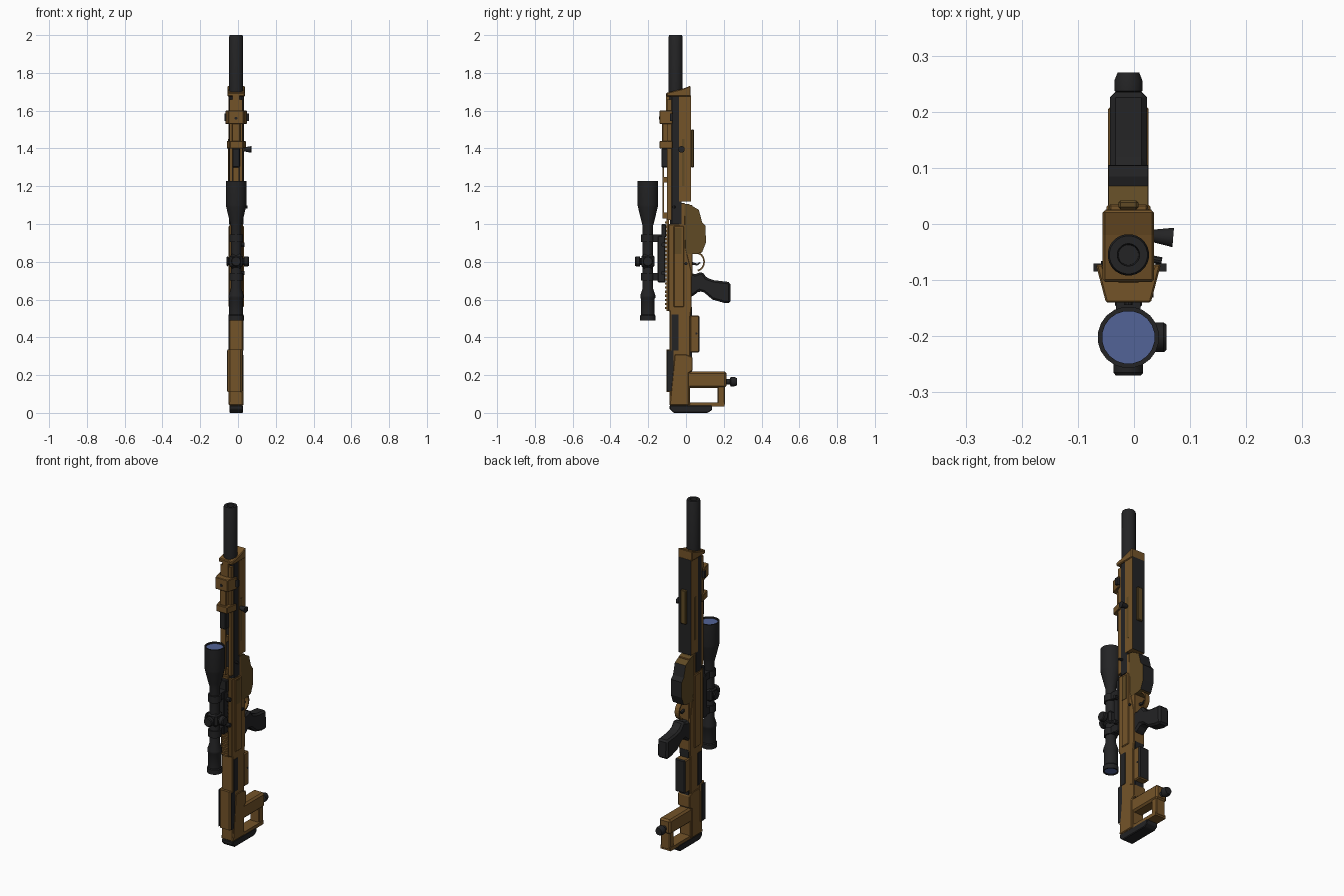
import bpy, bmesh, math
from mathutils import Vector, Matrix

if "Cube" in bpy.data.objects:
    bpy.data.objects.remove(bpy.data.objects["Cube"])

def material(name, c):
    m = bpy.data.materials.new(name)
    m.diffuse_color = (*c, 1)
    m.use_nodes = True
    m.node_tree.nodes["Principled BSDF"].inputs["Base Color"].default_value = m.diffuse_color
    return m

TAN = material("tan", (.175, .088, .022))
OLIVE = material("dark tan", (.115, .068, .018))
BLACK = material("black", (.017, .017, .018))
LENS = material("lens blue", (.085, .125, .31))
CX = -.01   # centre line of the rifle

def finish(name, bm, mat, bevel=0, smooth=False):
    bmesh.ops.recalc_face_normals(bm, faces=bm.faces)
    me = bpy.data.meshes.new(name)
    bm.to_mesh(me)
    bm.free()
    me.materials.append(mat)
    ob = bpy.data.objects.new(name, me)
    bpy.context.collection.objects.link(ob)
    if bevel:
        b = ob.modifiers.new("bevel", 'BEVEL')
        b.width, b.segments, b.limit_method = bevel, 1, 'ANGLE'
    if smooth:
        bpy.ops.object.select_all(action='DESELECT')
        ob.select_set(True)
        bpy.context.view_layer.objects.active = ob
        bpy.ops.object.shade_smooth_by_angle(angle=math.radians(35))
    return ob

def prism(name, pts, axis, lo, hi, mat, bevel=0):
    """Extrude a profile: (y,z) along x or (x,y) along z."""
    bm = bmesh.new()
    put = (lambda p: (lo, *p)) if axis == 'x' else (lambda p: (*p, lo))
    f = bm.faces.new([bm.verts.new(put(p)) for p in pts])
    r = bmesh.ops.extrude_face_region(bm, geom=[f])
    d = Vector((hi - lo, 0, 0) if axis == 'x' else (0, 0, hi - lo))
    bmesh.ops.translate(bm, vec=d, verts=[v for v in r['geom'] if isinstance(v, bmesh.types.BMVert)])
    return finish(name, bm, mat, bevel)

def box(name, x, y, z, mat, bevel=0):
    return prism(name, [(x[0], y[0]), (x[1], y[0]), (x[1], y[1]), (x[0], y[1])], 'z', z[0], z[1], mat, bevel)

def sym(half):
    return (CX - half, CX + half)

def lathe(name, prof, at, mat, n=20, axis=(0, 0, 1)):
    """Revolve (radius, distance) points about an axis through 'at'."""
    bm = bmesh.new()
    rings = [[bm.verts.new((r * math.cos(2 * math.pi * (i + .5) / n), r * math.sin(2 * math.pi * (i + .5) / n), h))
              for i in range(n)] for r, h in prof]
    for a, b in zip(rings, rings[1:]):
        for i in range(n):
            bm.faces.new((a[i], a[(i + 1) % n], b[(i + 1) % n], b[i]))
    bm.faces.new(rings[0])
    bm.faces.new(rings[-1])
    q = Vector(axis).to_track_quat('Z', 'Y').to_matrix().to_4x4()
    bm.transform(Matrix.Translation(at) @ q)
    return finish(name, bm, mat, smooth=True)

def rod(name, at, axis, r, length, mat, n=16, r2=None):
    return lathe(name, [(r, 0), (r2 or r, length)], at, mat, n, axis)

def dark_back(ob):
    """Colour faces that look backwards black."""
    ob.data.materials.append(BLACK)
    for p in ob.data.polygons:
        if p.normal.y > .6:
            p.material_index = 1

# Barrel with suppressor and hollow muzzle
lathe("suppressor", [(.036, 1.6), (.037, 1.61), (.037, 1.993), (.034, 2), (.02, 2), (.018, 1.95)], (CX, -.055, 0), BLACK, 24)
rod("barrel", (CX, -.055, .95), (0, 0, 1), .022, .7, BLACK)

# Handguard
prism("handguard_core", [(-.048, -.075), (-.036, -.086), (.016, -.086), (.028, -.075), (.028, -.025), (-.048, -.025)], 'z', 1.0, 1.68, BLACK)
dark_back(box("handguard_lower", sym(.041), (-.037, .026), (1.12, 1.68), TAN))
box("lower_rail", sym(.018), (.026, .042), (1.30, 1.5), OLIVE, .004)
prism("handguard_nose", [(-.103, 1.675), (.024, 1.675), (.024, 1.732), (-.02, 1.715), (-.06, 1.705), (-.103, 1.695)], 'x', *sym(.046), TAN, .004)
box("handguard_top_end", sym(.018), (-.105, -.08), (1.6, 1.69), TAN)
for s in (-1, 1):
    x = CX + s * .027
    box("top_side_rail", (x - .008, x + .008), (-.1, -.078), (1.02, 1.66), TAN)
    box("handguard_slot", sorted((CX + s * .0405, CX + s * .0425)), (-.022, -.008), (1.2, 1.45), OLIVE)

# Forward sight bridge, clamps and folded support
box("bridge_rail", sym(.016), (-.125, -.117), (1.03, 1.56), TAN)
for z in (1.03, 1.22, 1.42):
    box("bridge_post", sym(.015), (-.12, -.08), (z, z + .03), TAN)
box("bridge_sleeve", sym(.022), (-.127, -.08), (1.43, 1.54), TAN, .004)
box("bridge_black_block", sym(.02), (-.13, -.085), (1.3, 1.4), BLACK, .004)
wing = [(-.068, -.072), (-.05, -.14), (.03, -.14), (.048, -.072), (.036, -.072), (.026, -.1), (-.046, -.1), (-.056, -.072)]
prism("front_clamp", wing, 'z', 1.53, 1.60, TAN, .003)
prism("rear_clamp", [(x * .88, y) for x, y in wing], 'z', 1.4, 1.44, TAN, .003)
rod("clamp_screw", (CX, -.138, 1.56), (0, -1, 0), .008, .006, BLACK, 10)
for x in (-.064, .046):
    box("clamp_tip", (x - .008, x + .012 if x > 0 else x + .008), (-.085, -.07), (1.545, 1.585), BLACK)
rod("side_knob", (.02, -.02, 1.395), (1, -.08, 0), .009, .05, BLACK, 12, .018)

# Receiver and upper rail
prism("receiver", [(-.058, -.085), (.0, -.085)] and
      [(-.087, .04), (.022, .04), (.022, .5), (.03, .56), (.03, .75), (.0, .87), (-.005, 1.11), (-.035, 1.11),
       (-.035, 1.0), (-.095, 1.0), (-.095, .54), (-.087, .54)], 'x', *sym(.036), TAN, .005)
box("receiver_flank", sym(.041), (-.065, -.01), (.56, .99), TAN, .004)
box("receiver_lower", sym(.034), (-.02, .035), (.72, 1.1), TAN, .003)
box("top_rail", sym(.018), (-.104, -.09), (.54, 1.03), TAN)
for i in range(22):
    z = .55 + i * .0215
    box("rail_tooth", sym(.021), (-.11, -.102), (z, z + .011), TAN)
box("ejection_port", (.0295, .033), (-.06, -.025), (.84, .98), OLIVE)
rod("bolt_handle", (.02, -.06, 1.09), (1, -.2, 0), .007, .03, BLACK, 10)
rod("receiver_pin", (.028, .0, .79), (1, 0, 0), .008, .006, BLACK, 10)

# Magazine
dark_back(prism("magazine", [(-.03, 1.11), (.015, 1.105), (.068, 1.075), (.085, 1.01), (.104, .99), (.105, .9),
                             (.085, .85), (.06, .842), (-.02, .842)], 'x', *sym(.035), OLIVE))

# Trigger, guard and grip
arc = [(.055 + .045 * math.cos(a), .80 + .052 * math.sin(a)) for a in [math.radians(-80 + 16 * i) for i in range(11)]]
inner = [(.055 + (y - .055) * .82, .8 + (z - .8) * .82) for y, z in reversed(arc)]
prism("trigger_guard", arc + inner, 'x', *sym(.014), TAN)
prism("trigger", [(.03, .8), (.06, .79), (.075, .8), (.076, .792), (.06, .78), (.03, .785)], 'x', *sym(.006), BLACK)
prism("grip", [(.02, .74), (.05, .735), (.085, .748), (.11, .715), (.15, .702), (.235, .692), (.236, .582), (.2, .583),
               (.14, .6), (.095, .638), (.07, .645), (.045, .625), (.02, .61)], 'x', *sym(.033), BLACK, .01)

# Scope body (eyepiece, tube, objective bell) with lenses
SC = (CX, -.202, 0)
lathe("scope_body", [(.034, .495), (.034, .488), (.041, .488), (.041, .515), (.037, .52), (.037, .605), (.04, .61), (.04, .622),
                     (.028, .66), (.028, .99), (.036, 1.02), (.053, 1.09), (.055, 1.1), (.055, 1.228), (.047, 1.228), (.047, 1.217)],
      SC, BLACK, 20)
rod("objective_lens", (CX, -.202, 1.216), (0, 0, 1), .047, .004, LENS, 20)
rod("eyepiece_lens", (CX, -.202, .493), (0, 0, 1), .034, .003, LENS, 20)

# Scope turrets
box("turret_saddle", sym(.034), (-.236, -.168), (.765, .84), BLACK, .012)
for name, ax, d in (("elevation_turret", (0, -1, 0), .068), ("windage_turret", (1, 0, 0), .068), ("left_cap", (-1, 0, 0), .05)):
    lathe(name, [(.019, .02), (.019, .04), (.027, .043), (.027, d - .005), (.023, d)], (CX, -.202, .802), BLACK, 16, ax)

# Scope mount
for z in (.70, .905):
    lathe("scope_ring", [(.036, z), (.036, z + .04)], SC, BLACK, 16)
    box("ring_foot", sym(.022), (-.18, -.125), (z, z + .04), BLACK)
box("mount_base", sym(.024), (-.15, -.108), (.69, .94), BLACK, .005)
box("mount_nose", sym(.024), (-.13, -.105), (.93, 1.0), BLACK, .004)
for z in (.74, .89):
    rod("mount_nut", (.01, -.12, z), (1, 0, 0), .012, .025, BLACK, 8)

# Stock: side plates, cheek rest, lower block
for s in (-1, 1):
    box("stock_side_plate", sorted((CX + s * .034, CX + s * .039)), (-.077, -.04), (.33, .52), BLACK)
prism("cheek_rest", [(-.055, -.06), (-.055, -.09), (-.043, -.102), (.012, -.102), (.024, -.09), (.024, -.06)], 'z', .11, .335, TAN)
for x in (-.0565, .0255):
    box("cheek_rest_plate", (x - .002, x + .002), (-.1, -.066), (.115, .33), BLACK)
box("stock_spacer", sym(.028), (.0, .032), (.22, .56), BLACK)
dark_back(box("stock_block", sym(.033), (.02, .072), (.32, .515), TAN, .006))
rod("block_screw", (.021, .055, .42), (1, 0, 0), .006, .004, BLACK, 8)

# Rear frame with opening, and adjustment knob
prism("rear_body", [(-.087, .04), (.015, .04), (.015, .21), (.035, .225), (.035, .295), (.0, .31), (-.06, .31)], 'x', *sym(.039), TAN, .004)
box("rear_arm", sym(.036), (.0, .215), (.133, .218), TAN, .01)
box("rear_column", sym(.03), (.168, .207), (.04, .15), TAN, .005)
box("rear_foot", sym(.034), (-.08, .205), (.034, .055), TAN)
lathe("adjust_knob", [(.015, 0), (.015, .022), (.026, .027), (.026, .045), (.02, .06)], (CX, .21, .165), BLACK, 12, (0, 1, 0))

# Butt pad
prism("butt_pad", [(-.087, .04), (-.087, .02), (-.065, .0), (.115, .0), (.138, .015), (.138, .04)], 'x', *sym(.036), BLACK, .004)
